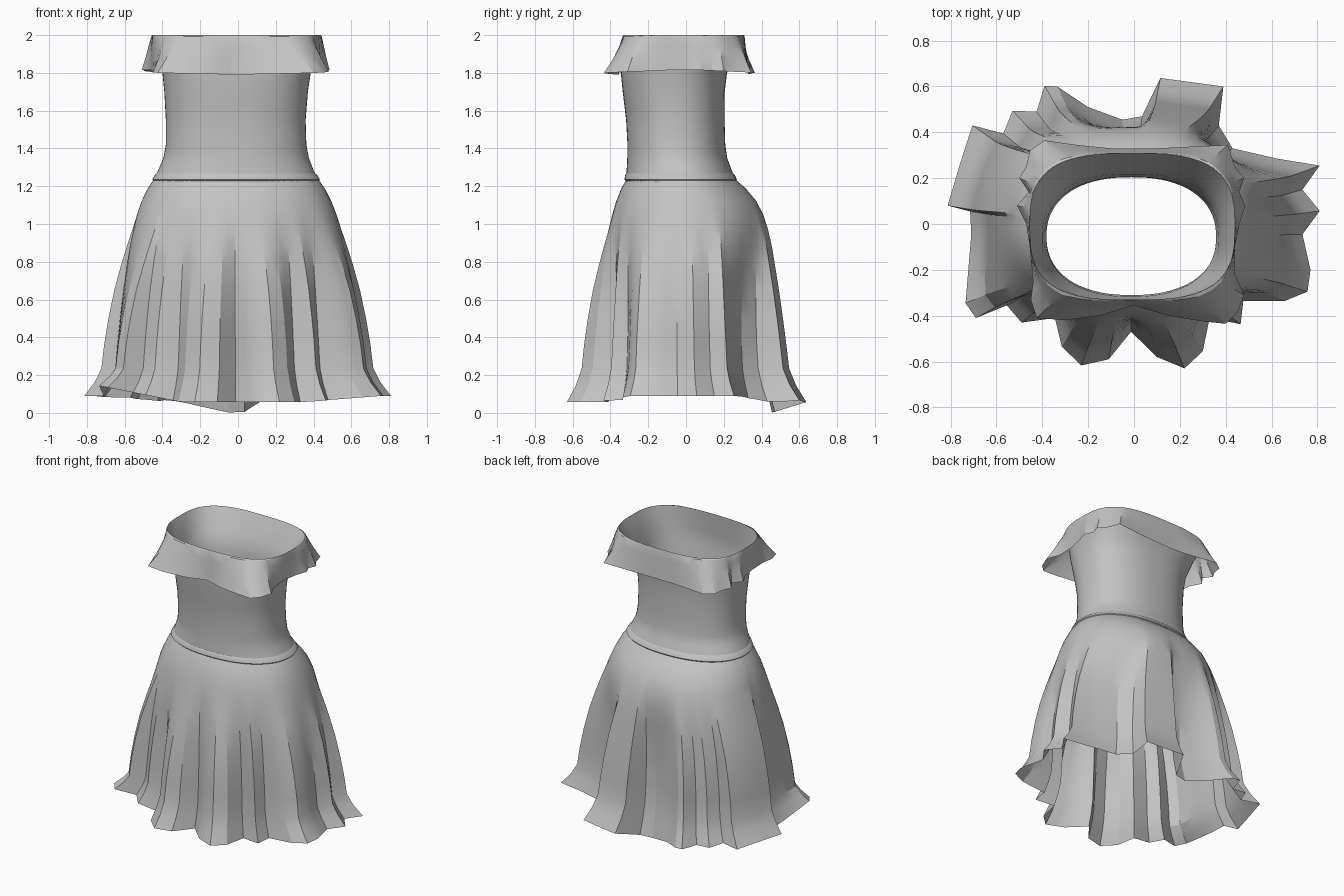
import bpy, math

if "Cube" in bpy.data.objects:
    bpy.data.objects.remove(bpy.data.objects["Cube"])

grey = bpy.data.materials.new("grey_cloth")
grey.diffuse_color = (0.55, 0.55, 0.55, 1)
grey.use_nodes = True
grey.node_tree.nodes["Principled BSDF"].inputs["Base Color"].default_value = grey.diffuse_color


def loft(name, rings, angle):
    """Skin closed rings, listed from top to bottom, into an open tube."""
    n = len(rings[0])
    verts = [p for ring in rings for p in ring]
    faces = [(i * n + j, (i + 1) * n + j, (i + 1) * n + (j + 1) % n, i * n + (j + 1) % n)
             for i in range(len(rings) - 1) for j in range(n)]
    mesh = bpy.data.meshes.new(name)
    mesh.from_pydata(verts, [], faces)
    mesh.materials.append(grey)
    ob = bpy.data.objects.new(name, mesh)
    bpy.context.collection.objects.link(ob)
    bpy.ops.object.select_all(action='DESELECT')
    bpy.context.view_layer.objects.active = ob
    ob.select_set(True)
    bpy.ops.object.shade_smooth_by_angle(angle=math.radians(angle))
    return ob


def interp(table, z):
    """Linear lookup in rows sorted by falling height."""
    if z >= table[0][0]:
        return table[0][1:]
    for a, b in zip(table, table[1:]):
        if z >= b[0]:
            t = (a[0] - z) / (a[0] - b[0])
            return [u + (v - u) * t for u, v in zip(a[1:], b[1:])]
    return table[-1][1:]


def oval(x0, x1, y0, y1, n, t, grow=0.0):
    """Point on a rounded-box oval in direction t."""
    c, s = math.cos(t), math.sin(t)
    r = (abs(c) ** n + abs(s) ** n) ** (-1 / n)
    return ((x0 + x1) / 2 + ((x1 - x0) / 2 + grow) * r * c,
            (y0 + y1) / 2 + ((y1 - y0) / 2 + grow) * r * s)


def densify(points, step):
    """Split long stretches of a closed outline."""
    out = []
    for p, q in zip(points, points[1:] + points[:1]):
        k = max(1, math.ceil(math.dist(p, q) / step))
        out += [(p[0] + (q[0] - p[0]) * i / k, p[1] + (q[1] - p[1]) * i / k) for i in range(k)]
    return out


def mix(p, q, f):
    return (p[0] + (q[0] - p[0]) * f, p[1] + (q[1] - p[1]) * f)


# Bodice: height, left, right, front, back, squareness
BODY = [(2.0, -.455, .44, -.33, .308, 3.0), (1.9, -.42, .407, -.337, .258, 2.8),
        (1.8, -.4, .385, -.345, .217, 2.5), (1.7, -.39, .37, -.335, .205, 2.4),
        (1.55, -.382, .358, -.317, .204, 2.3), (1.42, -.382, .362, -.31, .208, 2.3),
        (1.35, -.395, .375, -.311, .218, 2.2), (1.29, -.42, .398, -.314, .24, 2.2),
        (1.225, -.45, .43, -.318, .265, 2.2)]
TURN = [2 * math.pi * i / 72 for i in range(72)]


def body_ring(z, angles, grow=0.0):
    return [(*oval(*interp(BODY, z), t, grow), z) for t in angles]


heights = [2.0, 1.95, 1.9, 1.85, 1.8, 1.75, 1.7, 1.62, 1.55, 1.48, 1.42, 1.38, 1.35, 1.32, 1.29, 1.225]
loft("bodice", [body_ring(z, TURN) for z in heights], 40)

# Waistband: thin raised strip
loft("waistband", [body_ring(z, TURN, g) for z, g in
                   [(1.268, 0), (1.26, .006), (1.236, .009), (1.228, 0)]], 30)

# Neck ruffle: from the rim out to a wavy lower edge
FRILL = [(.46, 0), (.485, .08), (.46, .14), (.48, .2), (.44, .25), (.41, .345), (.3, .34),
         (.1, .33), (-.1, .33), (-.25, .345), (-.39, .365), (-.455, .32), (-.47, .25), (-.5, .2),
         (-.46, .14), (-.51, .08), (-.47, 0), (-.455, -.1), (-.44, -.25), (-.45, -.33),
         (-.425, -.41), (-.3, -.42), (-.15, -.4), (0, -.355), (.15, -.4), (.3, -.425),
         (.4, -.435), (.45, -.39), (.48, -.31), (.44, -.22), (.44, -.1)]
frill = densify(FRILL, .07)
frill_angles = [math.atan2((y + .011) / .319, (x + .008) / .447) for x, y in frill]
rim = body_ring(2.0, frill_angles)
rings = []
for f, h in [(0, 0), (.1, .03), (.35, .3), (.65, .65), (1, 1)]:
    ring = []
    for p, q, a in zip(rim, frill, frill_angles):
        low = 1.804 + .012 * math.cos(2 * a)
        ring.append((*mix(p, q, f), 2.0 + (low - 2.0) * h))
    rings.append(ring)
loft("neck_ruffle", rings, 30)

# Skirt: outline of the folded hem
HEM = [(.81, .057), (.735, .15), (.81, .255), (.625, .285), (.43, .33), (.37, .43), (.39, .6),
       (.115, .637), (.035, .47), (-.05, .455), (-.2, .51), (-.335, .6), (-.39, .603),
       (-.425, .49), (-.53, .494), (-.57, .395), (-.705, .43), (-.76, .26), (-.813, .08),
       (-.715, .055), (-.71, -.045), (-.735, -.345), (-.69, -.41), (-.555, -.355),
       (-.49, -.43), (-.345, -.41), (-.315, -.535), (-.23, -.617), (-.11, -.59), (-.013, -.47),
       (.1, -.58), (.22, -.63), (.3, -.555), (.33, -.41), (.465, -.437), (.477, -.335),
       (.66, -.335), (.757, -.295), (.77, -.2), (.735, -.045)]
hem = densify(HEM, .1)
hem_angles = [math.atan2(y / .3, x / .45) for x, y in hem]


def hem_height(x, y):
    if y > 0:
        b = math.sin(math.atan2(y, x)) ** 4
        return max(0, .09 - b * (.09 - .3 * max(0, y - .455)))
    front = .057 + .2 * max(0, -x - .3) + .08 * max(0, x - .35)
    w = min(1, max(0, (y + .35) / .3))
    return front + (.09 - front) * w


# Height, spread from waist to hem, depth of the folds, extra fullness at the back
FLARE = [(1.23, 0, 0, 0), (1.19, .08, 0, .02), (1.12, .18, .03, .045), (1.05, .255, .1, .055),
         (.97, .325, .26, .055), (.88, .405, .47, .045), (.78, .485, .67, .03),
         (.65, .575, .86, .015), (.5, .655, .96, .005), (.36, .715, 1, 0), (.235, .755, 1, 0)]
rings = []
for z, spread, fold, back in FLARE:
    ring = []
    for p, a in zip(hem, hem_angles):
        full = mix(oval(-.79, .79, -.61, .61, 2.2, a), p, fold)
        x, y = mix(oval(-.45, .43, -.318, .268, 2.2, a), full, spread)
        ring.append((x, y + back * max(0, math.sin(a)), z))
    rings.append(ring)
# Flared hem band
rings.append([(*mix(r[:2], p, .4), .235 + (hem_height(*p) - .235) * .5)
              for r, p in zip(rings[-1], hem)])
rings.append([(*p, hem_height(*p)) for p in hem])
loft("pleated_skirt", rings, 22)
